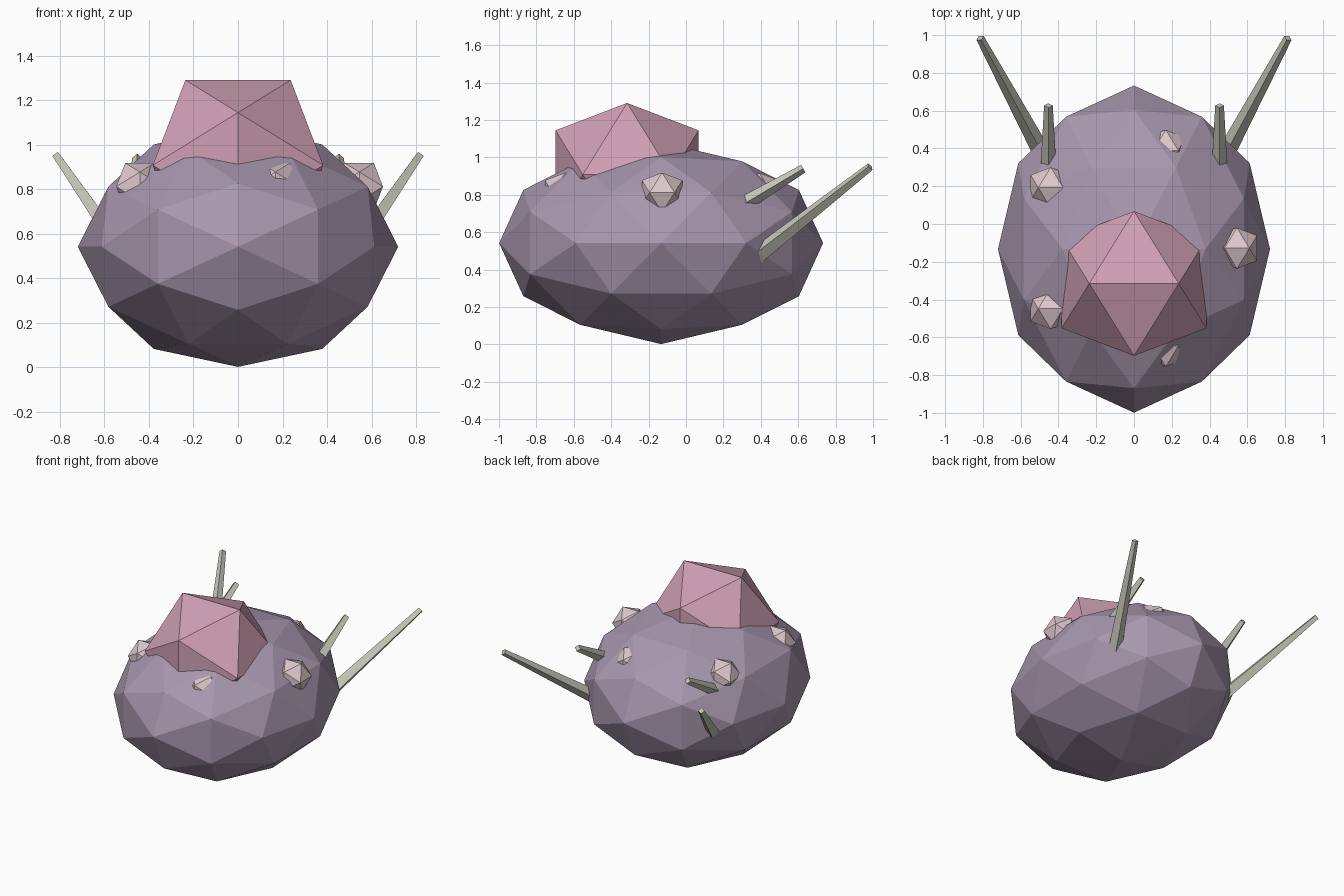
import bpy, bmesh, math
from mathutils import Vector, Matrix

if "Cube" in bpy.data.objects:
    bpy.data.objects.remove(bpy.data.objects["Cube"])


def material(name, rgb):
    m = bpy.data.materials.new(name)
    lin = [((c / 255 + 0.055) / 1.055) ** 2.4 for c in rgb]
    m.diffuse_color = (*lin, 1.0)
    m.use_nodes = True
    m.node_tree.nodes["Principled BSDF"].inputs["Base Color"].default_value = m.diffuse_color
    return m


MAUVE = material("mauve", (168, 151, 174))
PINK = material("dusty_pink", (208, 160, 180))
PALE = material("pale_rose", (222, 200, 204))
GREY = material("warm_grey", (198, 198, 186))


def add_object(name, bm, mat):
    bmesh.ops.recalc_face_normals(bm, faces=bm.faces[:])
    mesh = bpy.data.meshes.new(name)
    bm.to_mesh(mesh)
    bm.free()
    mesh.materials.append(mat)
    obj = bpy.data.objects.new(name, mesh)
    bpy.context.collection.objects.link(obj)
    return obj


def icosa(name, centre, radii, mat, subdivide=False):
    """Icosahedron with an edge on top running along x."""
    bm = bmesh.new()
    phi = (1 + math.sqrt(5)) / 2
    for a in (-1, 1):
        for b in (-phi, phi):
            for co in ((a, 0, b), (0, b, a), (b, a, 0)):
                bm.verts.new(Vector(co).normalized())
    bmesh.ops.convex_hull(bm, input=bm.verts[:])
    if subdivide:
        bmesh.ops.subdivide_edges(bm, edges=bm.edges[:], cuts=1, use_grid_fill=True)
        for v in bm.verts:
            v.co.normalize()
    bmesh.ops.scale(bm, vec=radii, verts=bm.verts[:])
    bmesh.ops.translate(bm, vec=centre, verts=bm.verts[:])
    return add_object(name, bm, mat)


def spike(name, base, tip, r_base, r_tip):
    """Four-sided tapered rod with a ridge facing up."""
    base, tip = Vector(base), Vector(tip)
    axis = tip - base
    bm = bmesh.new()
    bmesh.ops.create_cone(bm, cap_ends=True, segments=4, radius1=r_base,
                          radius2=r_tip, depth=axis.length)
    # put the ridges on the local axes
    bm.verts.ensure_lookup_table()
    v = bm.verts[0].co
    spin = Matrix.Rotation(-math.atan2(v.y, v.x), 4, 'Z')
    turn = axis.to_track_quat('Z', 'Y').to_matrix().to_4x4()
    bm.transform(Matrix.Translation((base + tip) / 2) @ turn @ spin)
    return add_object(name, bm, GREY)


# Faceted body and the lump on its top
icosa("body", (0, -0.133, 0.542), (0.72, 0.866, 0.54), MAUVE, subdivide=True)
icosa("top_lump", (0, -0.315, 0.908), (0.45, 0.45, 0.45), PINK)

# Ring of five half-sunken nodules
for i in range(5):
    a = math.tau * i / 5
    centre = (0.545 * math.cos(a), -0.128 + 0.545 * math.sin(a), 0.812)
    icosa(f"nodule_{i + 1}", centre, (0.125, 0.127, 0.125), PALE)

# Mirrored long and short spikes at the back
for side, s in (("left", -1), ("right", 1)):
    spike(f"long_spike_{side}", (s * 0.43, 0.27, 0.39), (s * 0.815, 0.985, 0.95), 0.052, 0.022)
    spike(f"short_spike_{side}", (s * 0.453, 0.26, 0.722), (s * 0.453, 0.627, 0.94), 0.044, 0.023)
